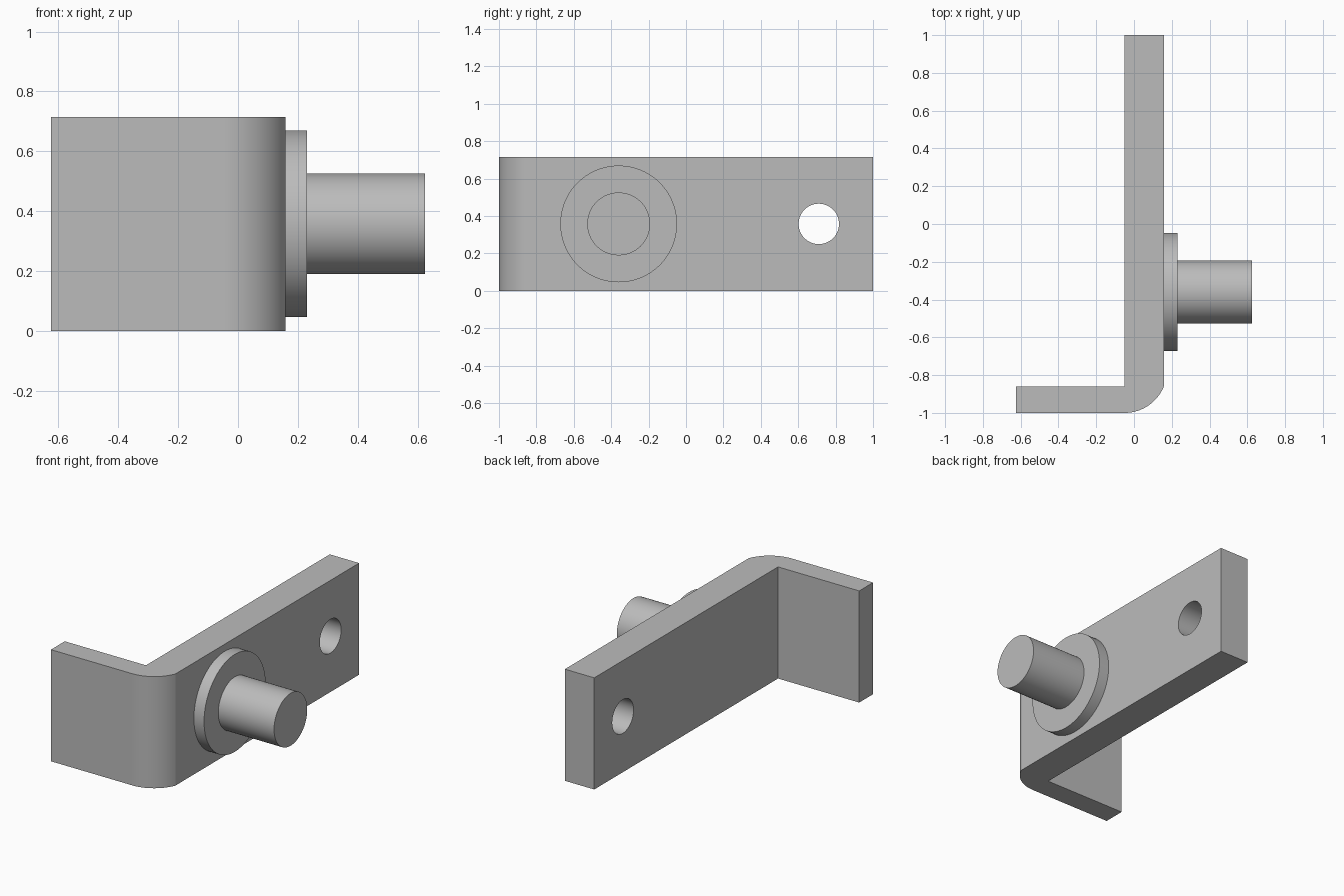
import bpy, bmesh, math
from mathutils import Matrix

cube = bpy.data.objects.get("Cube")
if cube:
    bpy.data.objects.remove(cube, do_unlink=True)

H = 0.715            # plate height
MID = H / 2
X0, X1 = -0.05, 0.158  # long arm thickness range
Y_IN = -0.86         # inner face of the short flange

steel = bpy.data.materials.new("grey steel")
steel.use_nodes = True
GREY = (0.5, 0.5, 0.5, 1)
steel.diffuse_color = GREY
steel.node_tree.nodes["Principled BSDF"].inputs["Base Color"].default_value = GREY


def make_object(name, bm):
    bmesh.ops.recalc_face_normals(bm, faces=bm.faces)
    mesh = bpy.data.meshes.new(name)
    bm.to_mesh(mesh)
    bm.free()
    mesh.materials.append(steel)
    obj = bpy.data.objects.new(name, mesh)
    bpy.context.collection.objects.link(obj)
    return obj


def smooth(obj):
    bpy.ops.object.select_all(action='DESELECT')
    obj.select_set(True)
    bpy.context.view_layer.objects.active = obj
    bpy.ops.object.shade_smooth_by_angle(angle=math.radians(20))


def x_cylinder(name, x_start, x_end, y, radius):
    """Cylinder lying along x at mid height."""
    bm = bmesh.new()
    place = (Matrix.Translation(((x_start + x_end) / 2, y, MID))
             @ Matrix.Rotation(math.pi / 2, 4, 'Y'))
    bmesh.ops.create_cone(bm, cap_ends=True, segments=96, radius1=radius,
                          radius2=radius, depth=x_end - x_start, matrix=place)
    obj = make_object(name, bm)
    smooth(obj)
    return obj


# L-shaped plate with a rounded outer bend
dx, dy = X1 - X0, Y_IN + 1
R = (dx * dx + dy * dy) / (2 * dy)
sweep = math.asin(dx / R)
arc = [(X0 + R * math.sin(sweep * i / 20), -1 + R * (1 - math.cos(sweep * i / 20)))
       for i in range(21)]
outline = [(-0.625, Y_IN), (-0.625, -1)] + arc + [(X1, 1), (X0, 1), (X0, Y_IN)]
bm = bmesh.new()
face = bm.faces.new([bm.verts.new((x, y, 0)) for x, y in outline])
top = bmesh.ops.extrude_face_region(bm, geom=[face])["geom"]
bmesh.ops.translate(bm, vec=(0, 0, H),
                    verts=[v for v in top if isinstance(v, bmesh.types.BMVert)])
bracket = make_object("bent_bracket", bm)

# Mounting hole through the far end of the arm
cutter = x_cylinder("hole_cutter", X0 - 0.1, X1 + 0.1, 0.71, 0.108)
cut = bracket.modifiers.new("mounting hole", 'BOOLEAN')
cut.operation = 'DIFFERENCE'
cut.solver = 'EXACT'
cut.object = cutter
bpy.ops.object.select_all(action='DESELECT')
bracket.select_set(True)
bpy.context.view_layer.objects.active = bracket
bpy.ops.object.modifier_apply(modifier=cut.name)
bpy.data.objects.remove(cutter, do_unlink=True)
smooth(bracket)

# Collar and pin on the outer face
x_cylinder("collar", X1, 0.23, -0.36, 0.312)
x_cylinder("pin", 0.23, 0.625, -0.36, 0.168)
